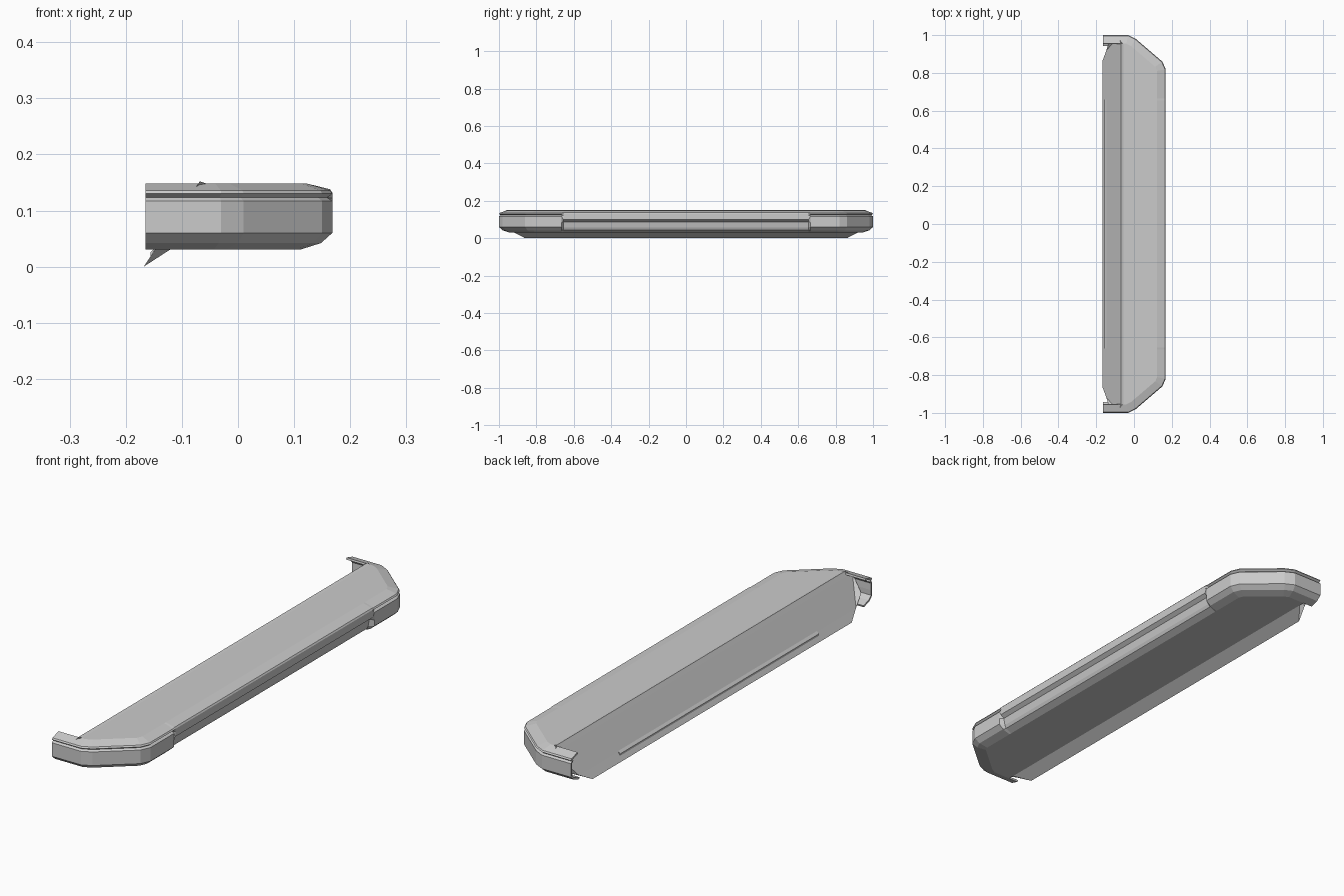
import bpy, bmesh
from mathutils import Vector

if "Cube" in bpy.data.objects:
    bpy.data.objects.remove(bpy.data.objects["Cube"])

# Half plan outlines (x, y), from the rear to the front
BODY = [(-0.065, 1), (-0.03, 1), (0.01, 0.98), (0.15, 0.86), (0.168, 0.82), (0.168, 0.665), (0.168, 0.655)]
WING = [(-0.165, 1), (-0.115, 1), (-0.065, 1)]

# Vertical sections (inset, z): corner pieces and the recessed front centre
CORNER = [(0.045, 0.148), (0.004, 0.136), (0, 0.13), (0.009, 0.123), (0, 0.117), (0, 0.085), (0, 0.06), (0.02, 0.042), (0.055, 0.031)]
CENTRE = [(0.045, 0.148), (0.004, 0.138), (0, 0.132), (0, 0.122), (0, 0.1), (0.016, 0.088), (0.022, 0.058), (0.028, 0.045), (0.055, 0.031)]


def make(name, verts, faces):
    me = bpy.data.meshes.new(name)
    me.from_pydata([tuple(v) for v in verts], [], faces)
    bm = bmesh.new()
    bm.from_mesh(me)
    bmesh.ops.recalc_face_normals(bm, faces=bm.faces)
    bm.to_mesh(me)
    bm.free()
    ob = bpy.data.objects.new(name, me)
    bpy.context.collection.objects.link(ob)
    return ob


def inset(pts, i, d):
    """Move outline point i inward by d with a mitred corner."""
    p = [Vector(q) for q in pts]
    e = [(p[k + 1] - p[k]).normalized() for k in (i - 1, i) if 0 <= k < len(p) - 1]
    n = [Vector((v.y, -v.x)) for v in e]
    m = (n[0] + n[-1]).normalized()
    return p[i] + m * (d / m.dot(n[0]))


def rings(pts):
    """One ring of vertices per section level."""
    out = []
    for c, m in zip(CORNER, CENTRE):
        ring = []
        for i, q in enumerate(pts):
            d, z = m if abs(q[1]) < 0.66 else c
            v = inset(pts, i, d)
            ring.append((v.x, v.y, z))
        out.append(ring)
    return out


def strips(rows, n):
    return [(r * n + i, r * n + i + 1, (r + 1) * n + i + 1, (r + 1) * n + i)
            for r in range(rows - 1) for i in range(n - 1)]


# Bumper body: wrapped wall, top plate and underside
full = BODY + [(x, -y) for x, y in reversed(BODY)]
rg = rings(full)
n = len(full)
verts = [v for ring in rg for v in ring]
faces = strips(len(rg), n)
faces.append(tuple(range(n)))
last = (len(rg) - 1) * n
k = len(verts)
verts += [(-0.12, -0.945, 0.031), (-0.12, 0.945, 0.031)]
faces.append(tuple(range(last, last + n)) + (k, k + 1))
make("bumper_body", verts, faces)

# End wings: thin shells running on behind the slanted panel
for side, label in ((1, "back"), (-1, "front")):
    rw = rings(WING)
    vs = [(x, y * side, z) for ring in rw for x, y, z in ring]
    wing = make("end_wing_" + label, vs, strips(len(rw), len(WING)))
    sol = wing.modifiers.new("thickness", 'SOLIDIFY')
    sol.thickness = 0.008
    # grow towards the centre line whatever the normal direction
    up = sum(p.normal.y for p in wing.data.polygons) * side
    sol.offset = -1 if up > 0 else 1

# Slanted rear panel: (x, z, half length) section, wedge foot at the ground
SECTION = [(-0.168, 0.0, 0.86), (-0.146, 0.033, 0.92), (-0.125, 0.065, 0.985),
           (-0.08, 0.134, 0.99), (-0.068, 0.152, 0.955), (-0.056, 0.148, 0.955),
           (-0.07, 0.125, 0.985), (-0.12, 0.031, 0.92)]
m = len(SECTION)
pv = [(x, s * y, z) for s in (-1, 1) for x, z, y in SECTION]
pf = [(i, (i + 1) % m, (i + 1) % m + m, i + m) for i in range(m)]
pf += [tuple(range(m)), tuple(range(m, 2 * m))]
make("slanted_panel", pv, pf)

# Narrow rib along the foot of the slanted panel
rib = [(-0.156, 0.017), (-0.156, 0.026), (-0.146, 0.035)]
rv = [(x, s * 0.66, z) for s in (-1, 1) for x, z in rib]
make("panel_rib", rv, [(0, 1, 4, 3), (1, 2, 5, 4), (2, 0, 3, 5), (0, 1, 2), (3, 4, 5)])
